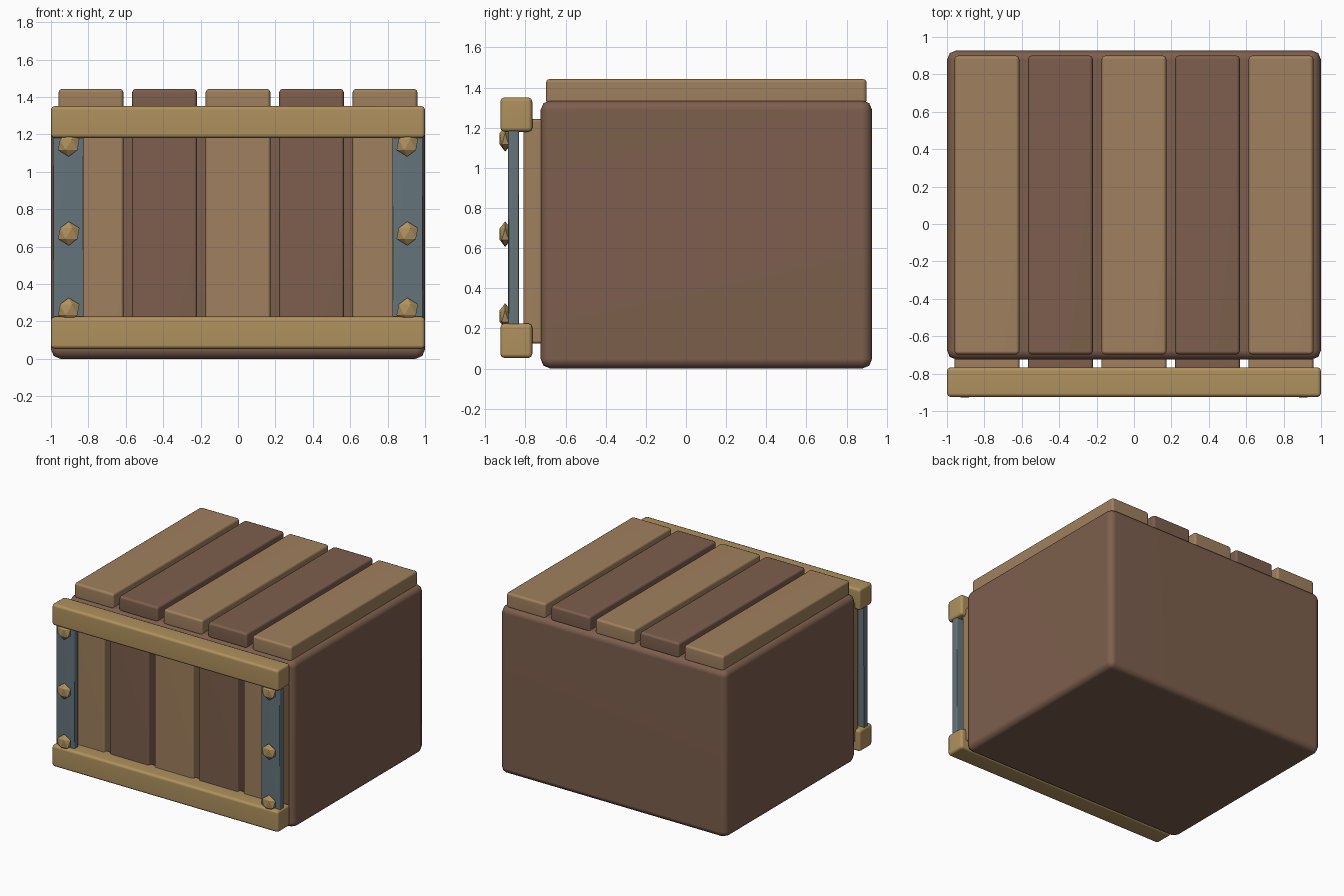
import bpy, bmesh, math
from mathutils import Matrix, Vector

if "Cube" in bpy.data.objects:
    bpy.data.objects.remove(bpy.data.objects["Cube"])


def material(name, r, g, b):
    m = bpy.data.materials.new(name)
    m.diffuse_color = (r, g, b, 1)
    m.use_nodes = True
    m.node_tree.nodes["Principled BSDF"].inputs["Base Color"].default_value = m.diffuse_color
    return m


DARK = material("dark_wood", 0.205, 0.114, 0.074)
LIGHT = material("light_wood", 0.35, 0.216, 0.11)
TRIM = material("trim_wood", 0.43, 0.283, 0.11)
STEEL = material("steel", 0.127, 0.178, 0.198)


def finish(name, bm, mat, smooth):
    me = bpy.data.meshes.new(name)
    bm.to_mesh(me)
    bm.free()
    me.materials.append(mat)
    for p in me.polygons:
        p.use_smooth = smooth
    ob = bpy.data.objects.new(name, me)
    bpy.context.collection.objects.link(ob)
    return ob


def box(name, x, y, z, mat, bevel, segments=2):
    """Rounded box from (min, max) ranges."""
    size = Vector([r[1] - r[0] for r in (x, y, z)])
    mid = Vector([(r[0] + r[1]) / 2 for r in (x, y, z)])
    bm = bmesh.new()
    bmesh.ops.create_cube(bm, size=1, matrix=Matrix.Translation(mid) @ Matrix.Diagonal(size).to_4x4())
    bmesh.ops.bevel(bm, geom=bm.edges[:], offset=bevel, segments=segments,
                    profile=0.5, affect='EDGES')
    ob = finish(name, bm, mat, True)
    # keep the large faces flat-looking, round only the bevels
    mod = ob.modifiers.new("flat_faces", 'WEIGHTED_NORMAL')
    mod.keep_sharp = True
    return ob


# Crate body
box("crate_body", (-1, 1), (-0.725, 0.928), (0, 1.337), DARK, 0.05)

# Planks on the lid and the front, alternating light and dark
for i in range(5):
    c = (i - 2) * 0.393
    mat = DARK if i % 2 else LIGHT
    span = (c - 0.173, c + 0.173)
    box(f"lid_plank_{i + 1}", span, (-0.698, 0.9), (1.32, 1.443), mat, 0.018)
    box(f"front_plank_{i + 1}", span, (-0.81, -0.71), (0.125, 1.243), mat, 0.014)

# Front rails
box("bottom_rail", (-1, 1), (-0.925, -0.766), (0.053, 0.225), TRIM, 0.02)
box("top_rail", (-1, 1), (-0.925, -0.766), (1.18, 1.351), TRIM, 0.02)

# Metal straps with faceted studs
for s, side in ((-1, "left"), (1, "right")):
    c = 0.907 * s
    box(f"{side}_strap", (c - 0.082, c + 0.082), (-0.886, -0.832), (0.13, 1.27), STEEL, 0.006, 1)
    for j, z in enumerate((0.262, 0.67, 1.145)):
        bm = bmesh.new()
        bmesh.ops.create_icosphere(bm, subdivisions=1, radius=0.064)
        bmesh.ops.scale(bm, vec=(1, 0.5, 1), verts=bm.verts)
        bmesh.ops.translate(bm, vec=(0.905 * s, -0.901, z), verts=bm.verts)
        finish(f"{side}_stud_{j + 1}", bm, TRIM, False)
